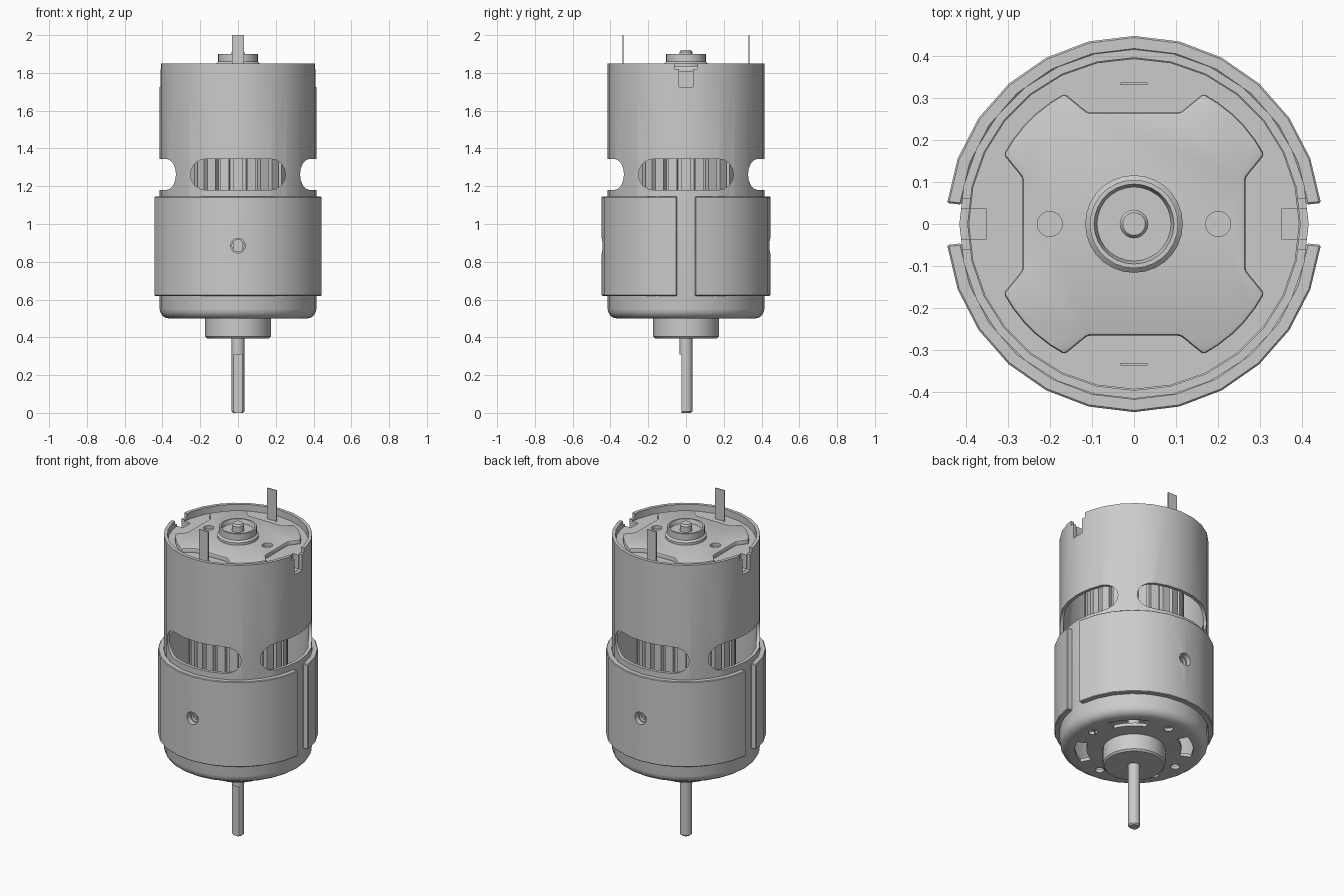
import bpy, bmesh
from math import sin, cos, pi, radians, sqrt
from mathutils import Matrix, Vector

if "Cube" in bpy.data.objects:
    bpy.data.objects.remove(bpy.data.objects["Cube"])

STEEL = bpy.data.materials.new("grey_steel")
STEEL.use_nodes = True
STEEL.diffuse_color = (0.6, 0.6, 0.6, 1)
STEEL.node_tree.nodes["Principled BSDF"].inputs["Base Color"].default_value = (0.6, 0.6, 0.6, 1)

TO_FRONT = Matrix.Rotation(pi / 2, 4, 'X')                     # prism axis along y
TO_SIDE = Matrix.Rotation(pi / 2, 4, 'Z') @ TO_FRONT           # prism axis along x


def finish(name, bm):
    bmesh.ops.recalc_face_normals(bm, faces=bm.faces)
    mesh = bpy.data.meshes.new(name)
    bm.to_mesh(mesh)
    bm.free()
    mesh.materials.append(STEEL)
    obj = bpy.data.objects.new(name, mesh)
    bpy.context.collection.objects.link(obj)
    return obj


def prism(name, points, low, high, matrix=Matrix()):
    """Extrude a 2D outline between two heights."""
    bm = bmesh.new()
    face = bm.faces.new([bm.verts.new((x, y, low)) for x, y in points])
    top = bmesh.ops.extrude_face_region(bm, geom=[face])["geom"]
    bmesh.ops.translate(bm, vec=(0, 0, high - low),
                        verts=[v for v in top if isinstance(v, bmesh.types.BMVert)])
    bm.transform(matrix)
    return finish(name, bm)


def lathe(name, profile, sides, closed=False):
    """Revolve (radius, height) points around z; closed profiles make hollow rings."""
    bm = bmesh.new()
    rings = [[bm.verts.new((r * cos(2 * pi * i / sides), r * sin(2 * pi * i / sides), z))
              for i in range(sides)] for r, z in profile]
    pairs = list(zip(rings, rings[1:]))
    if closed:
        pairs.append((rings[-1], rings[0]))
    else:
        bm.faces.new(rings[0])
        bm.faces.new(rings[-1])
    for a, b in pairs:
        for i in range(sides):
            j = (i + 1) % sides
            bm.faces.new((a[i], a[j], b[j], b[i]))
    return finish(name, bm)


def arc(radius, start, end, steps, cx=0, cy=0):
    angles = [radians(start + (end - start) * i / steps) for i in range(steps + 1)]
    return [(cx + radius * cos(a), cy + radius * sin(a)) for a in angles]


def circle(radius, sides, cx=0, cy=0):
    return arc(radius, 0, 360, sides, cx, cy)[:-1]


def rect(x0, x1, y0, y1):
    return [(x0, y0), (x1, y0), (x1, y1), (x0, y1)]


def select(obj):
    bpy.ops.object.select_all(action='DESELECT')
    obj.select_set(True)
    bpy.context.view_layer.objects.active = obj


def cut(obj, cutter):
    select(obj)
    mod = obj.modifiers.new("cut", 'BOOLEAN')
    mod.operation, mod.solver, mod.object = 'DIFFERENCE', 'EXACT', cutter
    bpy.ops.object.modifier_apply(modifier=mod.name)
    bpy.data.objects.remove(cutter)


def bevel(obj, width, segments=2):
    select(obj)
    mod = obj.modifiers.new("bevel", 'BEVEL')
    mod.width, mod.segments, mod.angle_limit = width, segments, radians(35)
    bpy.ops.object.modifier_apply(modifier=mod.name)


parts = []

# Hollow can with a rounded bottom edge
fillet = arc(0.05, -90, 0, 4, 0.365, 0.55)
can = lathe("can", [(0.06, 0.5)] + fillet + [(0.415, 1.85), (0.395, 1.85), (0.395, 0.55),
            (0.365, 0.52), (0.06, 0.52)], 28, closed=True)
parts.append(can)

# Cooling windows through all four sides
stadium = arc(0.0825, -90, 90, 8, 0.17, 1.2625) + arc(0.0825, 90, 270, 8, -0.17, 1.2625)
for turn in (TO_FRONT, TO_SIDE):
    cut(can, prism("cutter", stadium, -0.6, 0.6, turn))

# Screw holes, then vents in the floor
cut(can, prism("cutter", circle(0.032, 16, 0, 0.885), -0.6, 0.6, TO_FRONT))
for k in range(4):
    a = k * pi / 2
    cut(can, prism("cutter", circle(0.026, 12, 0.3 * cos(a), 0.3 * sin(a)), 0.48, 0.535))
    mid = 45 + 90 * k
    vent = arc(0.33, mid - 20, mid + 20, 6) + arc(0.265, mid + 20, mid - 20, 6)
    cut(can, prism("cutter", vent, 0.48, 0.535))

# Recessed end cap with a raised, notched plate
cap = lathe("end_cap", [(0.393, 1.7), (0.393, 1.81)], 28)
quarter = [(0.265, -0.11), (0.265, 0.11), (0.31, 0.165)] + arc(0.351, 28, 62, 5)[1:-1] + [(0.165, 0.31)]
outline = []
for k in range(4):
    spin = Matrix.Rotation(k * pi / 2, 2)
    outline += [tuple(spin @ Vector(p)) for p in quarter]
plate = prism("cap_plate", outline, 1.79, 1.835)
bevel(plate, 0.008)
for side in (-1, 1):
    cut(plate, prism("cutter", circle(0.03, 16, side * 0.2, 0), 1.815, 1.9))
parts += [cap, plate]

# Stepped notches in the rim and cap
for side in (-1, 1):
    for half, depth, inner in ((0.036, 1.725, 0.35), (0.06, 1.82, 0.38)):
        x0, x1 = sorted((side * inner, side * 0.5))
        for body in (can, cap):
            cut(body, prism("cutter", rect(x0, x1, -half, half), depth, 1.95))

# Upper bearing housing, dished around the shaft
parts.append(lathe("upper_bearing", [(0.116, 1.82), (0.116, 1.85), (0.105, 1.86), (0.105, 1.9),
                                     (0.095, 1.9), (0.088, 1.875)], 28))

# Lower bearing boss
parts.append(lathe("lower_bearing", [(0.165, 0.395), (0.175, 0.405), (0.175, 0.51)], 28))

# Shaft with a flat on the drive end
shaft = lathe("shaft", [(0.027, 0), (0.034, 0.008), (0.034, 1.91), (0.027, 1.92)], 20)
cut(shaft, prism("cutter", rect(-0.1, 0.1, -0.1, -0.023), -0.1, 0.31))
parts.append(shaft)

# Slotted armature seen through the windows
teeth = 24
gear = []
for i in range(teeth):
    a = 360 * i / teeth
    gear += arc(0.28, a - 5, a + 5, 1) + arc(0.25, a + 5.5, a + 9.5, 1)
parts.append(prism("armature", gear, 0.7, 1.6))

# Two-piece outer sleeve with screw holes
for name, start in (("back_sleeve", 6.4), ("front_sleeve", 186.4)):
    end = start + 167.2
    sleeve = prism(name, arc(0.447, start, end, 12) + arc(0.413, end, start, 12), 0.62, 1.145)
    bevel(sleeve, 0.004, 1)
    cut(sleeve, prism("cutter", circle(0.039, 16, 0, 0.885), -0.6, 0.6, TO_FRONT))
    parts.append(sleeve)

# Terminal blades
for name, y in (("front_terminal", -0.333), ("back_terminal", 0.333)):
    parts.append(prism(name, rect(-0.032, 0.032, y - 0.003, y + 0.003), 1.78, 2.0))

for obj in parts:
    select(obj)
    bpy.ops.object.shade_smooth_by_angle(angle=radians(25))
